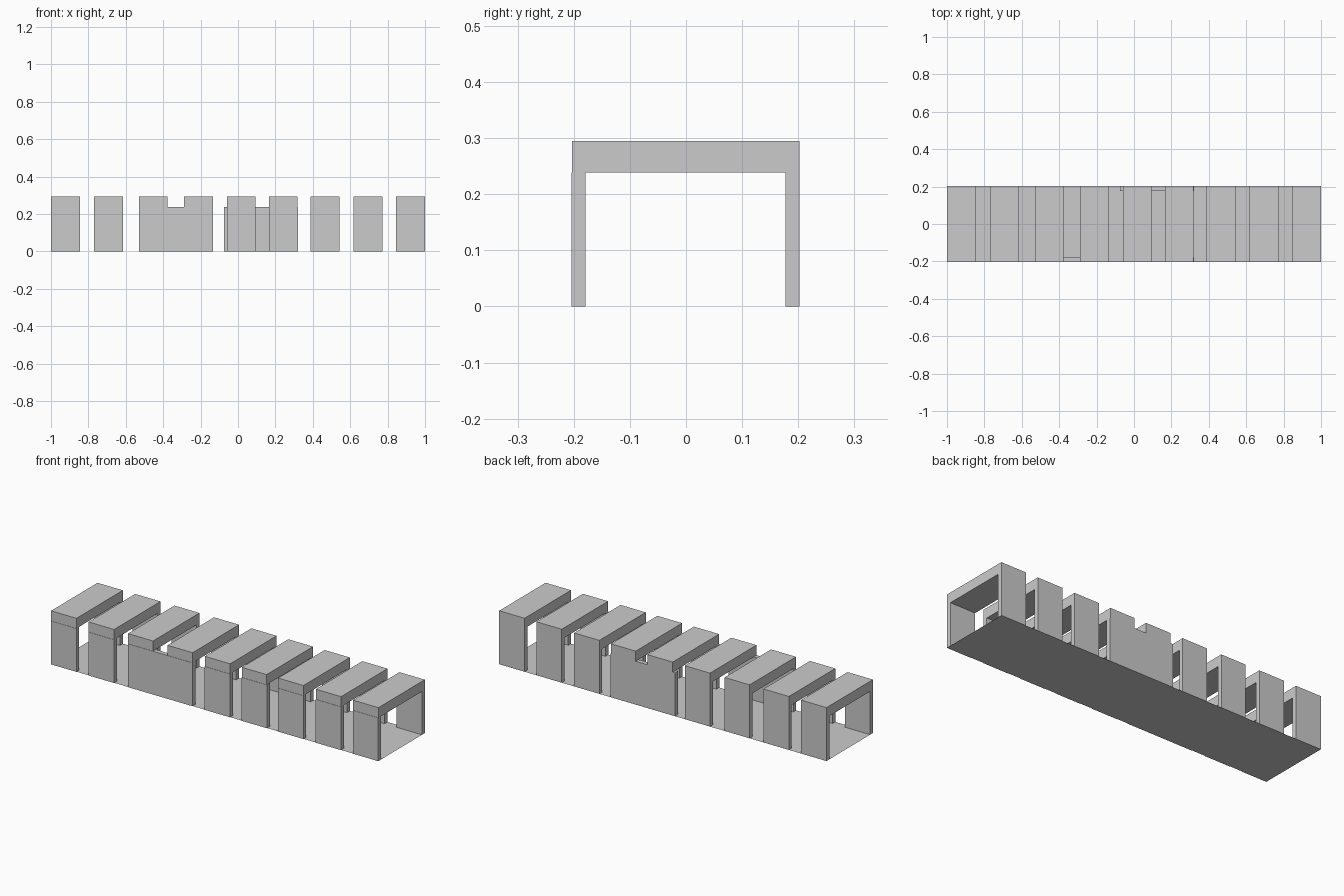
import bpy

if "Cube" in bpy.data.objects:
    bpy.data.objects.remove(bpy.data.objects["Cube"])


def box(name, x0, x1, y0, y1, z0, z1):
    """Axis-aligned box from its limits."""
    bpy.ops.mesh.primitive_cube_add(size=1, location=((x0 + x1) / 2, (y0 + y1) / 2, (z0 + z1) / 2))
    ob = bpy.context.object
    ob.name = name
    ob.scale = (x1 - x0, y1 - y0, z1 - z0)
    bpy.ops.object.transform_apply(location=False, rotation=False, scale=True)
    return ob


BEAM_Z, TOP_Z = 0.239, 0.295
spans = [(-1, -0.845), (-0.77, -0.615), (-0.53, -0.377), (-0.288, -0.135), (-0.06, 0.094),
         (0.166, 0.317), (0.388, 0.542), (0.618, 0.772), (0.845, 1)]

# Thin floor sheet
bpy.ops.mesh.primitive_plane_add(size=1)
floor = bpy.context.object
floor.name = "floor"
floor.scale = (2, 0.405, 1)
bpy.ops.object.transform_apply(scale=True)

# Roof slabs spanning both walls
for i, (a, b) in enumerate(spans):
    box(f"roof_slab_{i + 1}", a, b, -0.203, 0.202, BEAM_Z, TOP_Z)

# Wall panels: one wide panel on each side replaces two narrow ones
front = spans[:2] + [(-0.53, -0.135)] + spans[4:5] + [(0.166, 0.32)] + spans[6:]
back = spans[:4] + [(-0.075, 0.32)] + spans[6:]
for side, panels, y0, y1 in (("front", front, -0.2045, -0.179), ("back", back, 0.177, 0.202)):
    for i, (a, b) in enumerate(panels):
        box(f"{side}_wall_panel_{i + 1}", a, b, y0, y1, 0, BEAM_Z)
